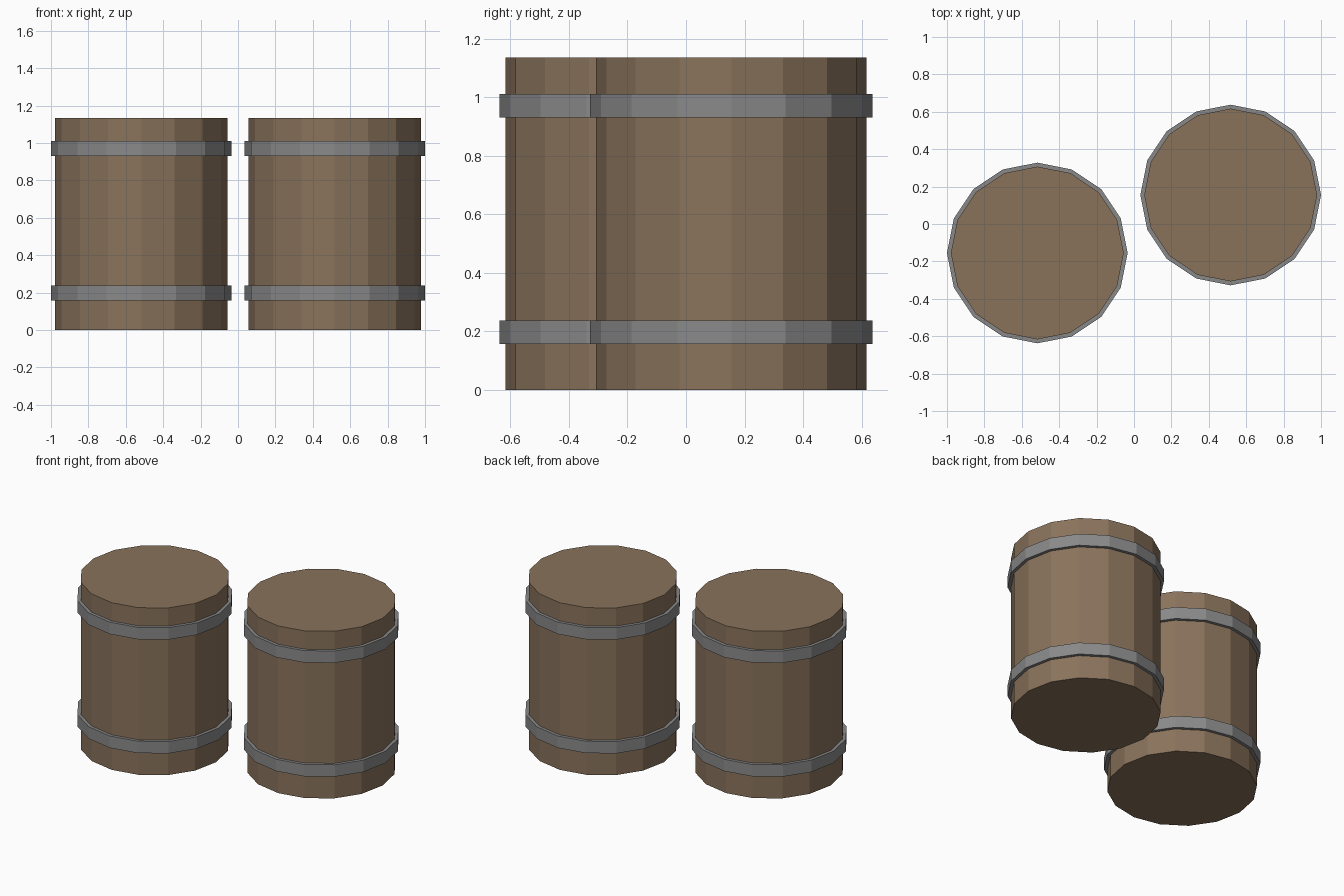
import bpy, bmesh, math

if "Cube" in bpy.data.objects:
    bpy.data.objects.remove(bpy.data.objects["Cube"])

SIDES = 16


def material(name, rgb):
    m = bpy.data.materials.new(name)
    m.diffuse_color = (*rgb, 1.0)
    m.use_nodes = True
    m.node_tree.nodes["Principled BSDF"].inputs["Base Color"].default_value = m.diffuse_color
    return m


wood = material("brown_wood", (0.25, 0.17, 0.105))
metal = material("grey_metal", (0.25, 0.25, 0.25))


def lathe(name, profile, closed, location, mat):
    """Flat-sided turned part from (radius, z) points; open profiles get capped ends."""
    bm = bmesh.new()
    rings = []
    for r, z in profile:
        rings.append([bm.verts.new((r * math.cos(2 * math.pi * i / SIDES),
                                    r * math.sin(2 * math.pi * i / SIDES), z))
                      for i in range(SIDES)])
    pairs = list(zip(rings, rings[1:]))
    if closed:
        pairs.append((rings[-1], rings[0]))
    else:
        bm.faces.new(rings[0][::-1])
        bm.faces.new(rings[-1])
    for a, b in pairs:
        for i in range(SIDES):
            j = (i + 1) % SIDES
            bm.faces.new((a[i], a[j], b[j], b[i]))
    bmesh.ops.recalc_face_normals(bm, faces=bm.faces)
    me = bpy.data.meshes.new(name)
    bm.to_mesh(me)
    bm.free()
    me.materials.append(mat)
    ob = bpy.data.objects.new(name, me)
    ob.location = location
    bpy.context.collection.objects.link(ob)


# Two barrels, placed point-symmetric about the origin
for side, s in (("left", -1), ("right", 1)):
    loc = (0.517 * s, 0.155 * s, 0)
    # wooden body
    lathe(f"{side}_barrel_body", [(0.462, 0), (0.462, 1.135)], False, loc, wood)
    # metal hoops
    for part, z0, z1 in (("lower", 0.157, 0.238), ("upper", 0.93, 1.011)):
        lathe(f"{side}_{part}_hoop",
              [(0.458, z0), (0.483, z0), (0.483, z1), (0.458, z1)], True, loc, metal)
